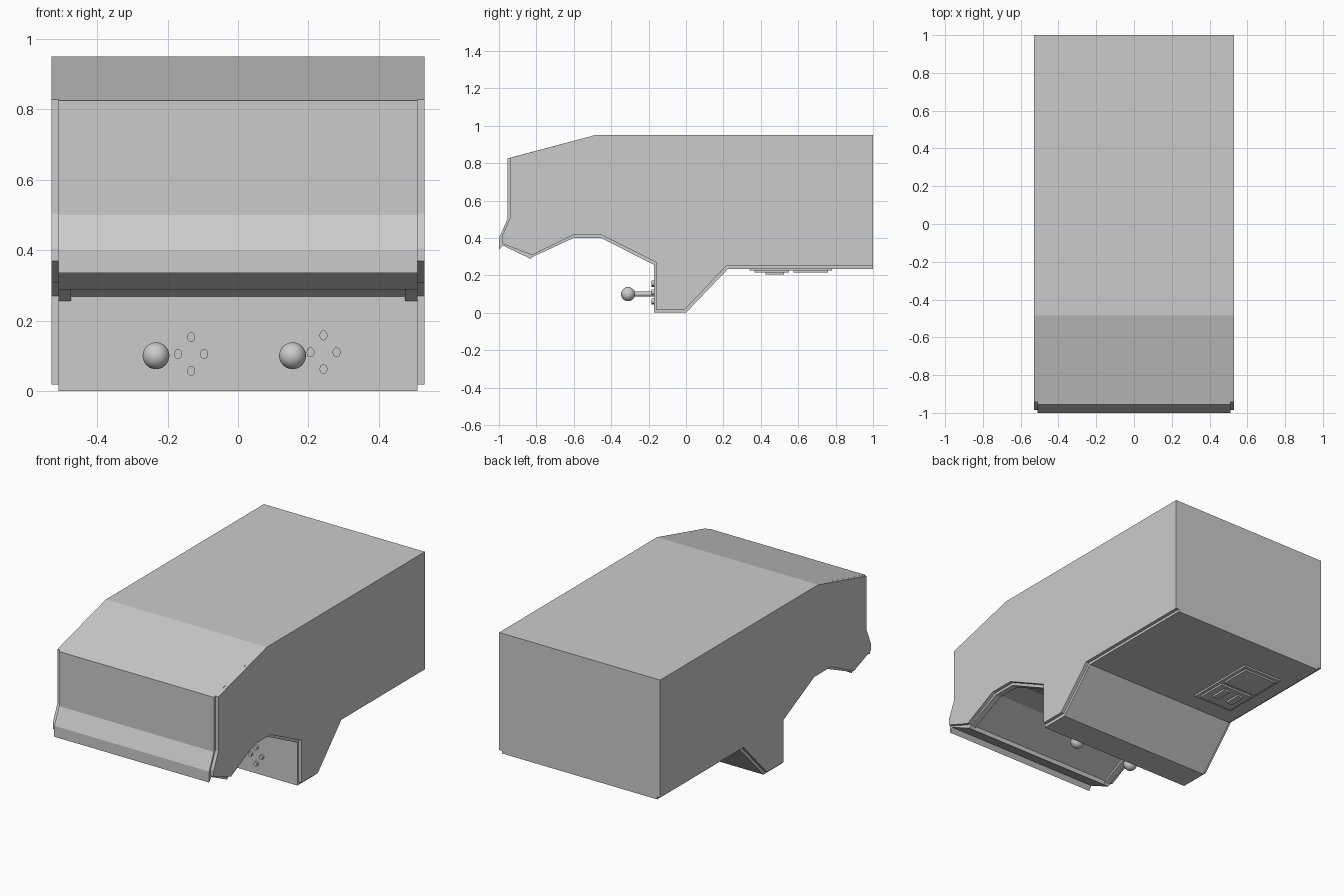
import bpy, bmesh, math

old = bpy.data.objects.get("Cube")
if old:
    bpy.data.objects.remove(old, do_unlink=True)


def prism(name, profile, x0, x1):
    """Extrude a (y, z) outline from x0 to x1."""
    bm = bmesh.new()
    face = bm.faces.new([bm.verts.new((x0, y, z)) for y, z in profile])
    ext = bmesh.ops.extrude_face_region(bm, geom=[face])
    moved = [v for v in ext["geom"] if isinstance(v, bmesh.types.BMVert)]
    bmesh.ops.translate(bm, verts=moved, vec=(x1 - x0, 0, 0))
    bmesh.ops.recalc_face_normals(bm, faces=bm.faces)
    mesh = bpy.data.meshes.new(name)
    bm.to_mesh(mesh)
    bm.free()
    obj = bpy.data.objects.new(name, mesh)
    bpy.context.collection.objects.link(obj)
    return obj


def box(name, x, y, z):
    (y0, y1), (z0, z1) = y, z
    return prism(name, [(y0, z0), (y1, z0), (y1, z1), (y0, z1)], *x)


def rod(name, x, z, y0, y1, radius):
    """Cylinder lying along y."""
    bpy.ops.mesh.primitive_cylinder_add(
        vertices=24, radius=radius, depth=y1 - y0,
        location=(x, (y0 + y1) / 2, z), rotation=(math.pi / 2, 0, 0))
    obj = bpy.context.object
    obj.name = name
    bpy.ops.object.shade_smooth_by_angle()
    return obj


# Shell outlines: rim arch stands proud, screen arch is recessed
shell_back = [(-0.955, 0.825), (-0.485, 0.95), (1, 0.95), (1, 0.235),
              (0.225, 0.235), (0, 0), (-0.17, 0)]
shell_front = [(-0.83, 0.288), (-0.98, 0.36), (-1, 0.335), (-1, 0.4), (-0.955, 0.5)]
rim_arch = [(-0.17, 0.256), (-0.455, 0.4), (-0.6, 0.4), (-0.822, 0.298)]
screen_arch = [(-0.17, 0.268), (-0.45, 0.415), (-0.605, 0.415), (-0.822, 0.31)]
side_outline = [(-0.942, 0.828), (-0.485, 0.95), (1, 0.95), (1, 0.25), (0.215, 0.25),
                (-0.005, 0.018), (-0.16, 0.018), (-0.16, 0.27), (-0.45, 0.415),
                (-0.605, 0.415), (-0.822, 0.308), (-0.985, 0.37), (-0.985, 0.405),
                (-0.942, 0.505)]

# Cabinet body, arch rims and side panels
prism("cabinet_body", shell_back + screen_arch + shell_front, -0.475, 0.475)
for side, s in (("left", 1), ("right", -1)):
    prism(side + "_rim", shell_back + rim_arch + shell_front, s * 0.475, s * 0.51)
    prism(side + "_panel", side_outline, s * 0.51, s * 0.53)

# Control sticks and their button clusters
for side, x, cx, cz in (("right", -0.233, -0.133, 0.105), ("left", 0.155, 0.243, 0.11)):
    rod(side + "_stick_shaft", x, 0.1, -0.29, -0.165, 0.013)
    bpy.ops.mesh.primitive_uv_sphere_add(segments=32, ring_count=16, radius=0.038,
                                         location=(x, -0.31, 0.1))
    bpy.context.object.name = side + "_stick_ball"
    bpy.ops.object.shade_smooth()
    for i in range(4):
        a = i * math.pi / 2
        button = rod(f"{side}_button_{i + 1}", cx + 0.037 * math.cos(a),
                     cz + 0.048 * math.sin(a), -0.185, -0.165, 0.014)
        button.scale.x = 0.8

# Coin door on the underside: frame, raised plates and slots
door = (-0.42, -0.16)
box("coin_door_frame", door, (0.34, 0.78), (0.225, 0.24))
box("coin_box_plate", (-0.4, -0.18), (0.575, 0.76), (0.215, 0.23))
box("coin_slot_plate", (-0.4, -0.18), (0.365, 0.55), (0.215, 0.23))
for i, x in enumerate((-0.36, -0.26)):
    box(f"coin_slot_{i + 1}", (x, x + 0.04), (0.425, 0.525), (0.205, 0.22))
